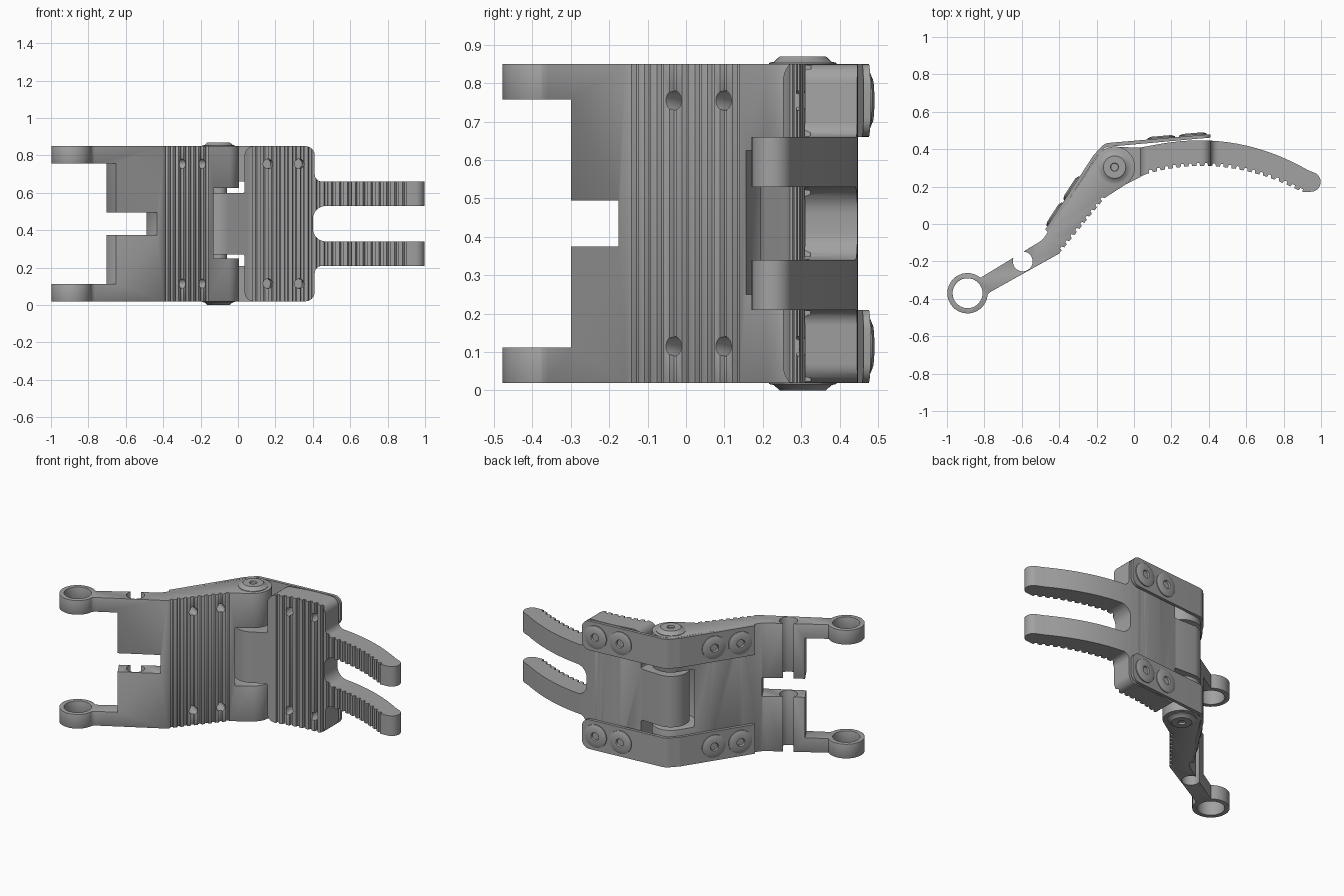
import bpy, bmesh, math
from mathutils import Vector

cube = bpy.data.objects.get("Cube")
if cube:
    bpy.data.objects.remove(cube)

metal = bpy.data.materials.new("grey_metal")
GREY = (0.36, 0.36, 0.36, 1)
metal.diffuse_color = GREY
metal.use_nodes = True
metal.node_tree.nodes["Principled BSDF"].inputs["Base Color"].default_value = GREY

BOTTOM, TOP = 0.02, 0.85
MID = (BOTTOM + TOP) / 2
HINGE = Vector((-0.104, 0.304))
RING = Vector((-0.89, -0.37))


# ---------- outline helpers ----------
def arc(c, r, a0, a1, n=28):
    angles = [math.radians(a0 + (a1 - a0) * i / n) for i in range(n + 1)]
    return [Vector((c[0] + r * math.cos(a), c[1] + r * math.sin(a))) for a in angles]


def rounded(corners, n=6):
    """Polygon from (x, y, radius) corners, each corner replaced by a fillet."""
    out = []
    for i, (x, y, r) in enumerate(corners):
        p = Vector((x, y))
        if not r:
            out.append(p)
            continue
        a = (Vector(corners[i - 1][:2]) - p).normalized()
        b = (Vector(corners[(i + 1) % len(corners)][:2]) - p).normalized()
        half = a.angle(b) / 2
        c = p + (a + b).normalized() * r / math.sin(half)
        s, e = p + a * r / math.tan(half) - c, p + b * r / math.tan(half) - c
        turn = s.angle_signed(e)
        for k in range(n + 1):
            t = -turn * k / n
            out.append(c + Vector((s.x * math.cos(t) - s.y * math.sin(t),
                                   s.x * math.sin(t) + s.y * math.cos(t))))
    return out


def bezier(p0, p1, p2, t):
    return Vector(p0) * (1 - t) ** 2 + Vector(p1) * 2 * t * (1 - t) + Vector(p2) * t * t


def toothed(p0, p1, p2, count, depth):
    """Row of grip teeth along a quadratic curve, grooves cut to its left."""
    out = []
    for i in range(count):
        for u, d in ((0, 0), (0.5, 0), (0.6, depth), (0.9, depth)):
            t = (i + u) / count
            along = bezier(p0, p1, p2, t + 0.01) - bezier(p0, p1, p2, t - 0.01)
            out.append(bezier(p0, p1, p2, t) + Vector((-along.y, along.x)).normalized() * d)
    return out + [Vector(p2)]


# ---------- mesh helpers ----------
def add(name, bm):
    bmesh.ops.recalc_face_normals(bm, faces=bm.faces)
    mesh = bpy.data.meshes.new(name)
    bm.to_mesh(mesh)
    bm.free()
    mesh.materials.append(metal)
    ob = bpy.data.objects.new(name, mesh)
    bpy.context.collection.objects.link(ob)
    return ob


def prism(name, outline, lo, hi, along_y=False):
    bm = bmesh.new()
    place = (lambda p, h: (p.x, h, p.y)) if along_y else (lambda p, h: (p.x, p.y, h))
    low = [bm.verts.new(place(p, lo)) for p in outline]
    high = [bm.verts.new(place(p, hi)) for p in outline]
    bm.faces.new(low)
    bm.faces.new(high)
    for i in range(len(low)):
        bm.faces.new((low[i - 1], low[i], high[i], high[i - 1]))
    return add(name, bm)


def lathe(name, profile, origin, axis, n=32):
    """Turned part from (radius, height) points about an axis."""
    bm = bmesh.new()
    rot = Vector(axis).to_track_quat('Z', 'Y')
    rings = []
    for r, h in profile:
        rings.append([bm.verts.new(Vector(origin) + rot @ Vector((p.x, p.y, h)))
                      for p in arc((0, 0), r, 0, 360 - 360 / n, n - 1)])
    for a, b in zip(rings, rings[1:]):
        for i in range(n):
            bm.faces.new((a[i - 1], a[i], b[i], b[i - 1]))
    bm.faces.new(rings[0])
    bm.faces.new(rings[-1])
    return add(name, bm)


def finish(ob, cutters=(), operation='DIFFERENCE', bevel=0.0):
    bpy.ops.object.select_all(action='DESELECT')
    bpy.context.view_layer.objects.active = ob
    ob.select_set(True)
    for cutter in cutters:
        m = ob.modifiers.new("cut", 'BOOLEAN')
        m.operation, m.object, m.solver = operation, cutter, 'EXACT'
        bpy.ops.object.modifier_apply(modifier=m.name)
        bpy.data.objects.remove(cutter)
    if bevel:
        m = ob.modifiers.new("bevel", 'BEVEL')
        m.width, m.segments, m.angle_limit = bevel, 2, math.radians(65)
        bpy.ops.object.modifier_apply(modifier=m.name)
    bpy.ops.object.shade_smooth_by_angle(angle=math.radians(35))


# ---------- screw positions: (x, y) on the strap, outward normal ----------
left_normal, right_normal = Vector((-0.838, 0.545)), Vector((-0.085, 0.996))
screws = {"left": [(Vector((-0.423, 0.05)), left_normal), (Vector((-0.332, 0.19)), left_normal)],
          "right": [(Vector((0.147, 0.457)), right_normal), (Vector((0.315, 0.472)), right_normal)]}
strap_heights = (0.115, 2 * MID - 0.115)


def screw_holes(side):
    holes = []
    for p, nrm in screws[side]:
        for z in strap_heights:
            start = p - nrm * 0.4
            holes.append(lathe("hole_cutter", [(0.026, 0), (0.026, 0.39)],
                               (start.x, start.y, z), (nrm.x, nrm.y, 0), 20))
    return holes


# ---------- left bracket: ring arms, ribbed plate, outer knuckles ----------
outline = arc(RING, 0.108, 50, 352)
outline += arc((-0.74, -0.405), 0.05, 150, 118, 4)
outline += toothed((-0.40, -0.158), (-0.279, -0.01), (-0.158, 0.138), 9, 0.014)
outline += arc(HINGE, 0.11, -60, 150)
outline += arc((-0.57, 0.0), 0.115, -33, -58, 5)
left_bracket = prism("left_bracket", outline, BOTTOM, TOP)

along = Vector((0.86, 0.51))
across = Vector((-0.51, 0.86))


def arm_cut(corner, lo, hi):
    """Cutter removing everything on the ring side of a line square to the arm."""
    c = Vector(corner)
    pts = [c - across * 0.3, c + across * 0.4, c + across * 0.4 - along, c - across * 0.3 - along]
    return prism("arm_cutter", pts, lo, hi)


cutters = [arm_cut((-0.65, -0.305), 0.112, 0.758),
           arm_cut((-0.43, -0.18), 0.375, 0.495),
           prism("window_cutter", arc(HINGE, 0.15, 0, 350, 35), 0.25, 0.625),
           prism("ring_hole_cutter", arc(RING, 0.08, 0, 350, 35), -1, 2),
           prism("arm_hole_cutter", arc((-0.595, -0.2), 0.053, 0, 348, 29), -1, 2)]
finish(left_bracket, cutters + screw_holes("left"), bevel=0.007)

# ---------- right bracket: centre knuckle, ribbed plate, two curved fingers ----------
side = arc(HINGE, 0.11, 95, 300)
side += toothed((0.06, 0.265), (0.48, 0.39), (0.90, 0.17), 20, 0.016)
side += arc((0.945, 0.225), 0.053, -80, 60, 10)
side += [bezier((0.15, 0.43), (0.56, 0.50), (0.93, 0.288), 1 - i / 16) for i in range(17)]
side += [Vector((0.03, 0.408))]
right_bracket = prism("right_bracket", side, BOTTOM, TOP)

half = [(-0.3, 0.27, 0), (0.035, 0.27, 0.01), (0.035, BOTTOM, 0.05), (0.41, BOTTOM, 0.05),
        (0.41, 0.21, 0.04), (1.1, 0.21, 0), (1.1, 0.34, 0), (0.40, 0.34, 0.07)]
front = half + [(x, 2 * MID - z, r) for x, z, r in reversed(half)]
plan = prism("plan_cutter", rounded(front), -1, 1, along_y=True)
finish(right_bracket, [plan], 'INTERSECT')
finish(right_bracket, screw_holes("right"), bevel=0.007)

# ---------- bent straps with screws, one at each height ----------
strap_outline = rounded([(-0.46, -0.045, 0), (-0.20, 0.362, 0.04), (-0.15, 0.412, 0.04),
                         (0.41, 0.462, 0), (0.41, 0.48, 0), (-0.155, 0.432, 0.06),
                         (-0.215, 0.37, 0.06), (-0.475, -0.03, 0)])
head = [(0.074, -0.004), (0.074, 0.006), (0.055, 0.014), (0.026, 0.014), (0.022, 0.004)]
for level, z in zip(("lower", "upper"), strap_heights):
    strap = prism(level + "_strap", strap_outline, z - 0.095, z + 0.095)
    mask = rounded([(-0.6, z - 0.095, 0.08), (0.41, z - 0.095, 0.05),
                    (0.41, z + 0.095, 0.05), (-0.6, z + 0.095, 0.08)])
    finish(strap, [prism("strap_cutter", mask, -1, 1, along_y=True)], 'INTERSECT')
    for name, places in screws.items():
        for i, (p, nrm) in enumerate(places):
            finish(lathe(f"{level}_{name}_screw_{i + 1}", head, (p.x, p.y, z), (nrm.x, nrm.y, 0)))

# ---------- hinge pin with a domed head at each end ----------
finish(lathe("hinge_pin", [(0.045, BOTTOM), (0.045, TOP)], (HINGE.x, HINGE.y, 0), (0, 0, 1)))
pin_head = [(0.088, -0.004), (0.088, 0.003), (0.075, 0.006), (0.06, 0.02), (0.022, 0.02), (0.02, 0.008)]
for name, z, d in (("lower_pin_head", BOTTOM, -1), ("upper_pin_head", TOP, 1)):
    finish(lathe(name, pin_head, (HINGE.x, HINGE.y, z), (0, 0, d)))
